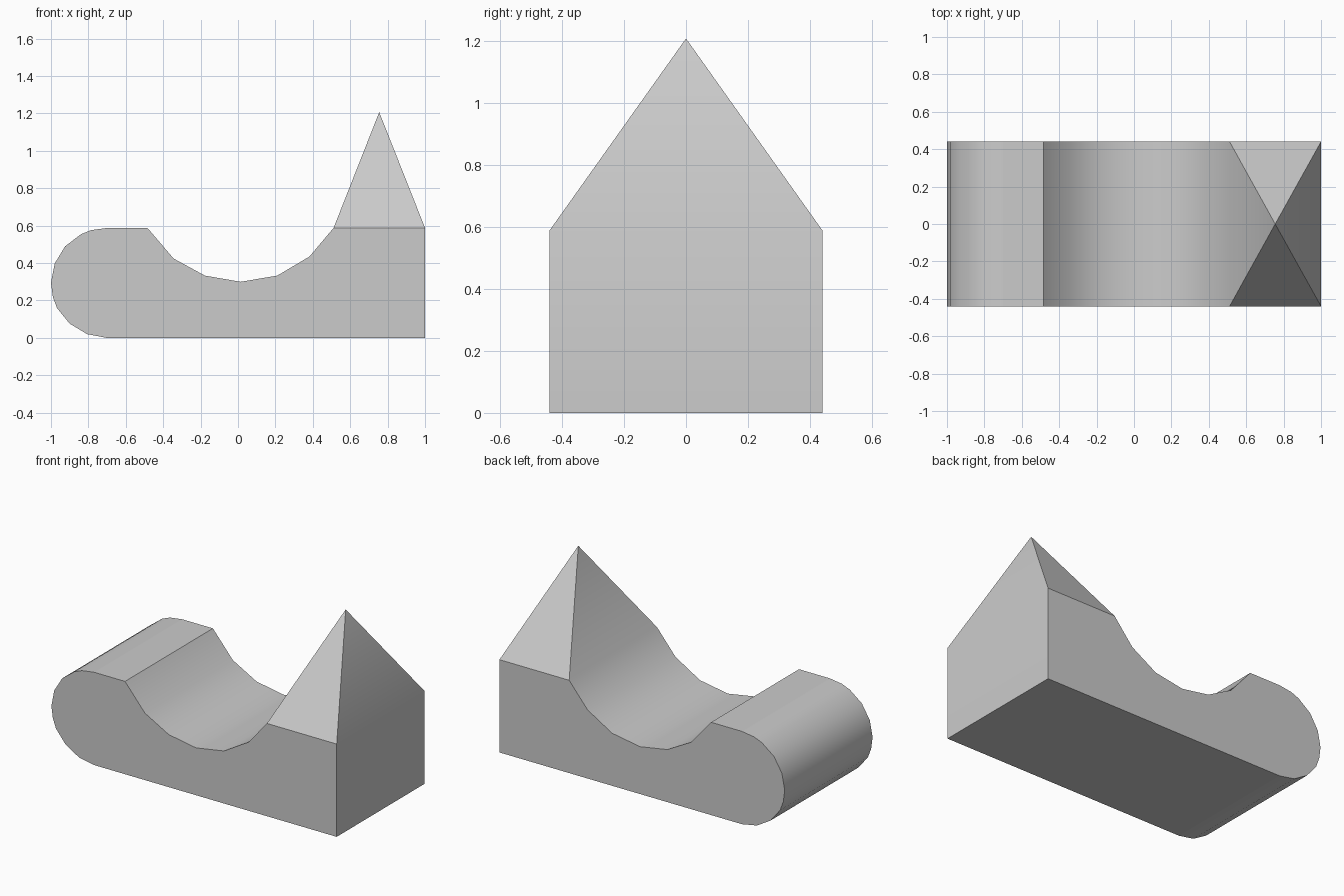
import bpy
import bmesh
from math import radians
from mathutils import Vector

if "Cube" in bpy.data.objects:
    bpy.data.objects.remove(bpy.data.objects["Cube"])

HALF_DEPTH = 0.44
TOP = 0.588
APEX = Vector((0.755, 0, 1.207))

# Side outline in x, z: rounded left end, scooped middle, square right end
rounded_end = [(-0.70, 0), (-0.806, 0.02), (-0.90, 0.076), (-0.968, 0.16),
               (-0.99, 0.22), (-1.0, 0.295), (-0.98, 0.398), (-0.925, 0.489),
               (-0.84, 0.554), (-0.785, 0.576), (-0.70, TOP)]
scoop = [(-0.484, TOP), (-0.344, 0.424), (-0.177, 0.333), (0.014, 0.30),
         (0.21, 0.333), (0.382, 0.435), (0.511, TOP)]
square_end = [(1, TOP), (1, 0)]
outline = rounded_end + scoop + square_end

# Body: outline extruded through the depth
bm = bmesh.new()
face = bm.faces.new([bm.verts.new((x, -HALF_DEPTH, z)) for x, z in outline])
extruded = bmesh.ops.extrude_face_region(bm, geom=[face], use_keep_orig=True)
moved = [g for g in extruded["geom"] if isinstance(g, bmesh.types.BMVert)]
bmesh.ops.translate(bm, verts=moved, vec=(0, 2 * HALF_DEPTH, 0))

# Pyramid: raise the centre of the right-hand top face to a point
bm.normal_update()
cap = [f for f in bm.faces if len(f.verts) == 4
       and all(abs(v.co.z - TOP) < 1e-4 and v.co.x > 0.4 for v in f.verts)]
tip = bmesh.ops.poke(bm, faces=cap)["verts"]
for v in tip:
    v.co = APEX
bmesh.ops.recalc_face_normals(bm, faces=bm.faces)

mesh = bpy.data.meshes.new("scooped_block_with_pyramid")
bm.to_mesh(mesh)
bm.free()
block = bpy.data.objects.new("scooped_block_with_pyramid", mesh)
bpy.context.collection.objects.link(block)

# Smooth the curved end and scoop, keep the other edges sharp
bpy.context.view_layer.objects.active = block
block.select_set(True)
bpy.ops.object.shade_smooth_by_angle(angle=radians(30))

# Crease where the rounded end meets the flat top and bottom
for edge in mesh.edges:
    a, b = (mesh.vertices[i].co for i in edge.vertices)
    if abs(a.x + 0.70) < 1e-4 and abs(b.x + 0.70) < 1e-4:
        edge.use_edge_sharp = True
